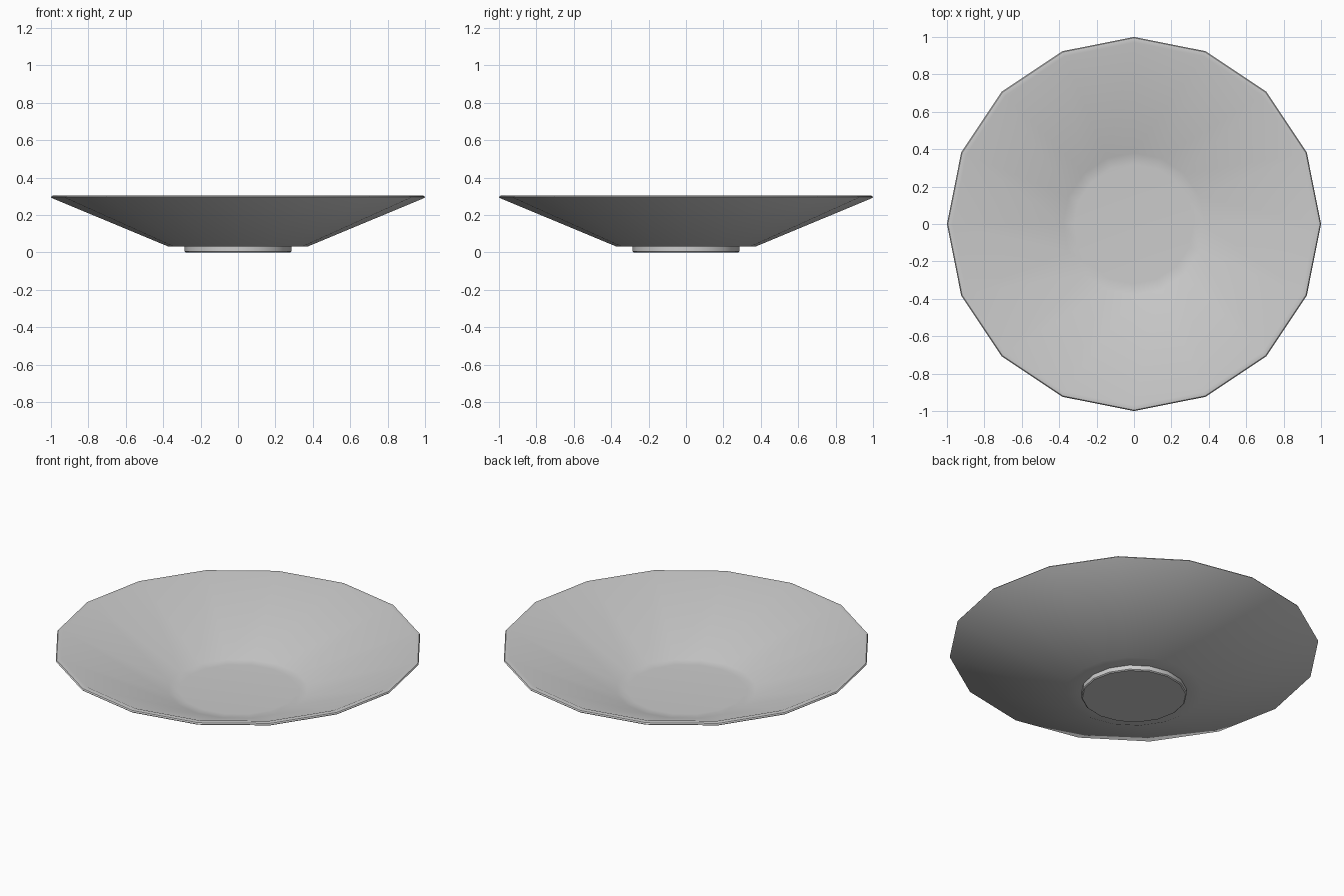
import bpy, bmesh
from math import cos, sin, tau

if "Cube" in bpy.data.objects:
    bpy.data.objects.remove(bpy.data.objects["Cube"])

SIDES = 16


def lathe(name, profile):
    """Revolve (radius, z) points around z; radius 0 closes at the axis."""
    bm = bmesh.new()
    rings = []
    for r, z in profile:
        rings.append([bm.verts.new((r * cos(tau * i / SIDES), r * sin(tau * i / SIDES), z))
                      for i in range(SIDES)])
    for a, b in zip(rings, rings[1:]):
        for i in range(SIDES):
            j = (i + 1) % SIDES
            bm.faces.new((a[i], a[j], b[j], b[i]))
    bm.faces.new(rings[0])
    bm.faces.new(rings[-1])
    bmesh.ops.recalc_face_normals(bm, faces=bm.faces)
    mesh = bpy.data.meshes.new(name)
    bm.to_mesh(mesh)
    bm.free()
    obj = bpy.data.objects.new(name, mesh)
    bpy.context.collection.objects.link(obj)
    bpy.ops.object.select_all(action='DESELECT')
    obj.select_set(True)
    bpy.context.view_layer.objects.active = obj
    bpy.ops.object.shade_smooth_by_angle(angle=0.7)
    return obj


# Flared bowl: underside, outer wall, rim, inner wall, flat inside floor
lathe("bowl", [(0.28, 0.03), (0.37, 0.03), (0.995, 0.29), (1.0, 0.295), (0.995, 0.302),
               (0.97, 0.305), (0.38, 0.05), (0.32, 0.047)])

# Low foot under the bowl
lathe("foot", [(0.28, 0.0), (0.286, 0.005), (0.286, 0.035)])
